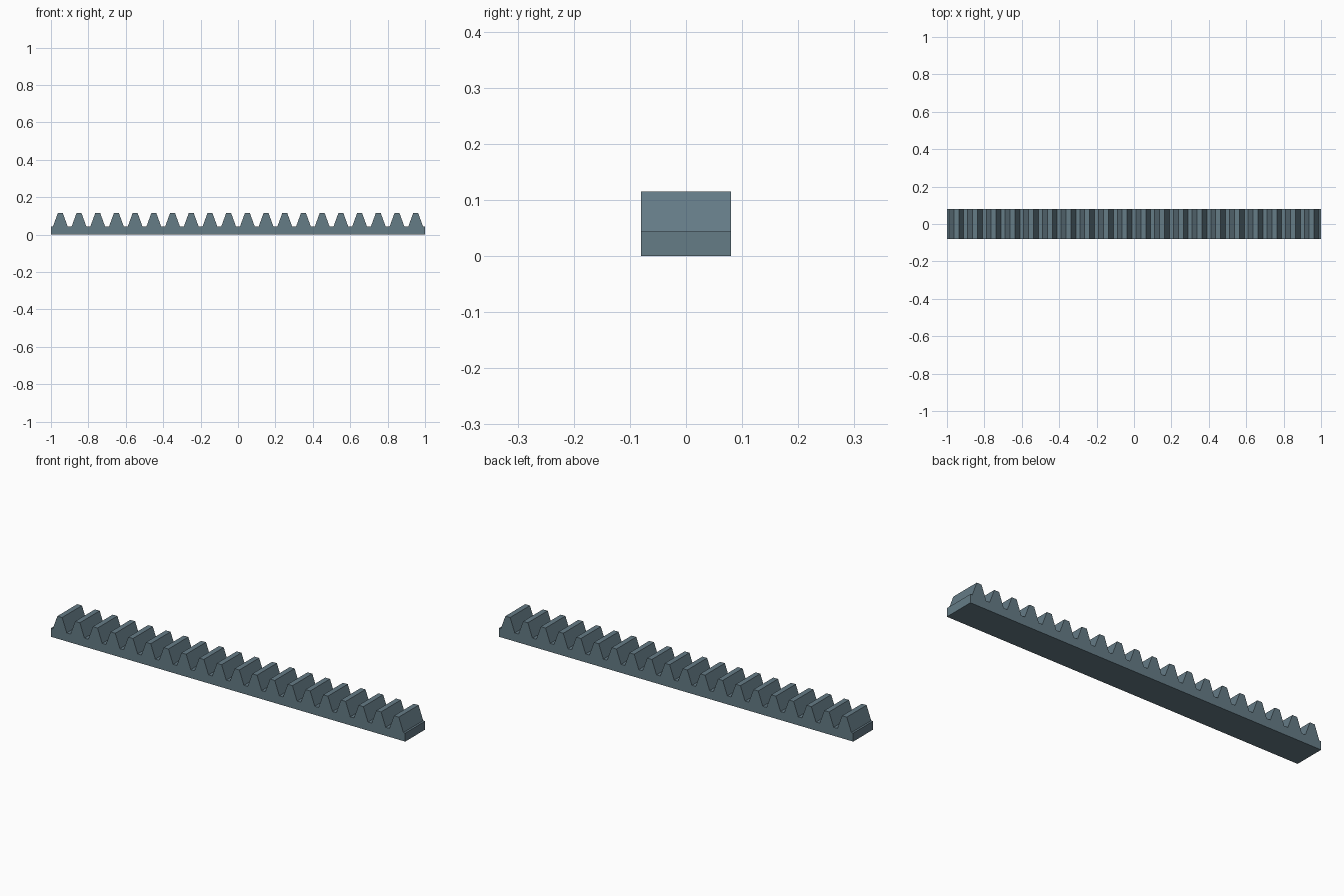
import bpy, bmesh, math

if "Cube" in bpy.data.objects:
    bpy.data.objects.remove(bpy.data.objects["Cube"])

# Rack proportions
TEETH, PITCH, HALF_W = 20, 0.1, 0.08
MODULE = PITCH / math.pi
TIP_Z = 0.115
ROOT_Z = TIP_Z - 2.25 * MODULE
SLOPE = math.tan(math.radians(20))
TIP_HALF = PITCH / 4 - MODULE * SLOPE
ROOT_HALF = PITCH / 4 + 1.25 * MODULE * SLOPE

# Side profile: flat base with a row of trapezoid teeth
length = TEETH * PITCH
profile = [(-length / 2, 0), (-length / 2, ROOT_Z)]
for i in range(TEETH):
    cx = -length / 2 + (i + 0.5) * PITCH
    profile += [(cx - ROOT_HALF, ROOT_Z), (cx - TIP_HALF, TIP_Z),
                (cx + TIP_HALF, TIP_Z), (cx + ROOT_HALF, ROOT_Z)]
profile += [(length / 2, ROOT_Z), (length / 2, 0)]

# Extrude the profile across the width
bm = bmesh.new()
face = bm.faces.new([bm.verts.new((x, -HALF_W, z)) for x, z in profile])
ext = bmesh.ops.extrude_face_region(bm, geom=[face])
verts = [g for g in ext["geom"] if isinstance(g, bmesh.types.BMVert)]
bmesh.ops.translate(bm, verts=verts, vec=(0, 2 * HALF_W, 0))
bmesh.ops.recalc_face_normals(bm, faces=bm.faces)

mesh = bpy.data.meshes.new("gear_rack")
bm.to_mesh(mesh)
bm.free()
rack = bpy.data.objects.new("gear_rack", mesh)
bpy.context.collection.objects.link(rack)

# Blue-grey steel
mat = bpy.data.materials.new("steel")
mat.diffuse_color = (0.13, 0.2, 0.24, 1)
mat.use_nodes = True
mat.node_tree.nodes["Principled BSDF"].inputs["Base Color"].default_value = mat.diffuse_color
mesh.materials.append(mat)
